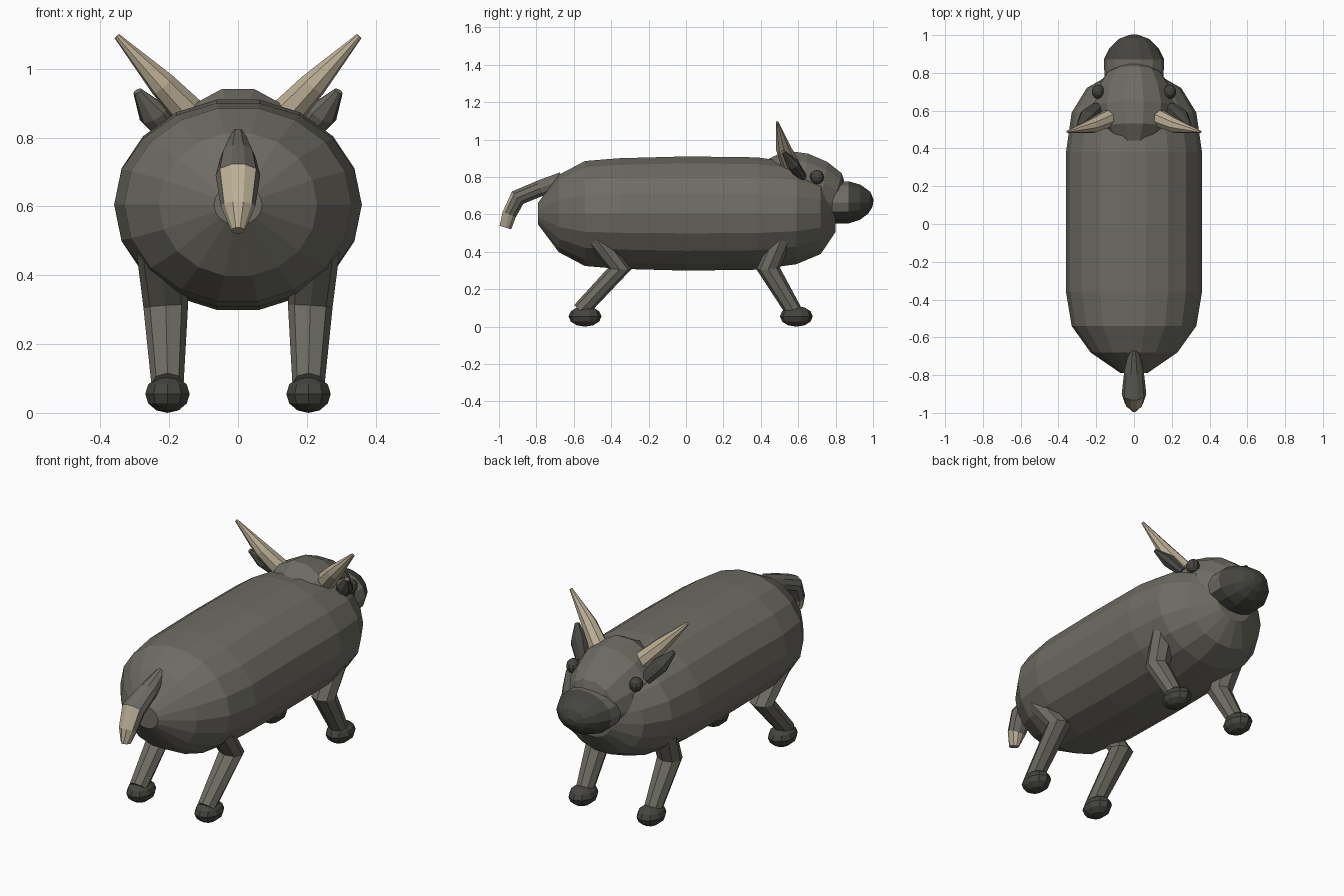
import bpy
import bmesh
import math
from mathutils import Vector, Matrix

cube = bpy.data.objects.get("Cube")
if cube:
    bpy.data.objects.remove(cube, do_unlink=True)


def material(name, rgb):
    mat = bpy.data.materials.new(name)
    mat.use_nodes = True
    mat.diffuse_color = (*rgb, 1)
    node = mat.node_tree.nodes["Principled BSDF"]
    node.inputs["Base Color"].default_value = (*rgb, 1)
    node.inputs["Roughness"].default_value = 0.9
    return mat


HIDE = material("grey_hide", (0.155, 0.15, 0.125))
DARK = material("dark_hide", (0.06, 0.059, 0.051))
HORN = material("tan_horn", (0.5, 0.43, 0.3))


def finish(name, bm, mats, rule=None):
    """Turn a bmesh into a flat shaded object, colouring faces by a rule."""
    bmesh.ops.recalc_face_normals(bm, faces=bm.faces)
    bm.normal_update()
    if rule:
        for face in bm.faces:
            face.material_index = rule(face.calc_center_median(), face.normal)
    mesh = bpy.data.meshes.new(name)
    bm.to_mesh(mesh)
    bm.free()
    for mat in mats:
        mesh.materials.append(mat)
    obj = bpy.data.objects.new(name, mesh)
    bpy.context.collection.objects.link(obj)
    return obj


def loft(name, sections, sides, mats, rule=None, mirror=1):
    """Sweep an ellipse through sections of (x, y, z, radius across, radius deep)."""
    bm = bmesh.new()
    centres = [Vector((mirror * s[0], s[1], s[2])) for s in sections]
    rings = []
    last = len(centres) - 1
    for i, (centre, section) in enumerate(zip(centres, sections)):
        before = (centre - centres[i - 1]).normalized() if i > 0 else Vector()
        after = (centres[i + 1] - centre).normalized() if i < last else Vector()
        along = (before + after).normalized()
        across = Vector((1, 0, 0))
        across = (across - along * across.dot(along)).normalized()
        deep = along.cross(across)
        ring = []
        for k in range(sides):
            a = math.tau * k / sides
            ring.append(bm.verts.new(centre + across * math.cos(a) * section[3]
                                     + deep * math.sin(a) * section[4]))
        rings.append(ring)
    for low, high in zip(rings, rings[1:]):
        for k in range(sides):
            n = (k + 1) % sides
            bm.faces.new((low[k], low[n], high[n], high[k]))
    bm.faces.new(rings[0])
    bm.faces.new(rings[-1])
    return finish(name, bm, mats, rule)


def ball(name, centre, radii, mat, segments=10, rings=6):
    bm = bmesh.new()
    bmesh.ops.create_uvsphere(bm, u_segments=segments, v_segments=rings, radius=1,
                              matrix=Matrix.Translation(centre) @ Matrix.Diagonal((*radii, 1)))
    return finish(name, bm, [mat])


# Barrel body with rounded ends
profile = [(-0.79, 0.07, 0.06), (-0.68, 0.23, 0.21), (-0.54, 0.33, 0.285),
           (-0.36, 0.36, 0.3), (0, 0.36, 0.31), (0.38, 0.36, 0.305),
           (0.59, 0.33, 0.275), (0.72, 0.25, 0.22), (0.8, 0.11, 0.1)]
loft("body", [(0, y, 0.605, rx, rz) for y, rx, rz in profile], 18, [HIDE])

# Head sunk into the front of the body
loft("head", [(0, 0.4, 0.72, 0.12, 0.17), (0, 0.5, 0.71, 0.21, 0.24),
              (0, 0.61, 0.69, 0.23, 0.245), (0, 0.72, 0.67, 0.2, 0.22),
              (0, 0.79, 0.66, 0.15, 0.17), (0, 0.815, 0.65, 0.1, 0.11)], 14, [HIDE])

# Muzzle with a dark nose and underside
loft("muzzle", [(0, 0.76, 0.665, 0.155, 0.115), (0, 0.87, 0.665, 0.16, 0.115),
                (0, 0.93, 0.665, 0.13, 0.097), (0, 0.98, 0.663, 0.08, 0.06),
                (0, 1, 0.66, 0.025, 0.02)], 14, [HIDE, DARK],
     lambda c, n: int(c.y > 0.87 or c.z < 0.62))

# Bent tail with a tan end
loft("tail", [(0, -0.66, 0.79, 0.025, 0.04), (0, -0.78, 0.74, 0.052, 0.045),
              (0, -0.9, 0.69, 0.065, 0.047), (0, -0.945, 0.6, 0.05, 0.04),
              (0, -0.965, 0.53, 0.02, 0.034)], 10, [HIDE, HORN],
     lambda c, n: int(c.z < 0.6 or (c.z < 0.7 and n.y < -0.45)))

for side, label in ((1, "left"), (-1, "right")):
    # Horns, ears and eyes
    loft(label + "_horn", [(0.12, 0.565, 0.85, 0.052, 0.05), (0.22, 0.52, 0.955, 0.04, 0.04),
                           (0.352, 0.488, 1.095, 0.009, 0.006)], 8, [HORN], None, side)
    loft(label + "_ear", [(0.19, 0.62, 0.8, 0.035, 0.025), (0.245, 0.57, 0.87, 0.047, 0.035),
                          (0.292, 0.52, 0.935, 0.014, 0.01)], 8, [HIDE, DARK],
         lambda c, n: int(n.y > -0.3), side)
    ball(label + "_eye", (side * 0.19, 0.7, 0.8), (0.034, 0.038, 0.038), DARK)

    # Bent legs ending in flattened hooves
    for end, hip, knee, ankle, hoof in (("front", 0.51, 0.44, 0.575, 0.59),
                                        ("back", -0.48, -0.355, -0.565, -0.54)):
        loft(label + "_" + end + "_leg",
             [(0.225, hip, 0.47, 0.07, 0.055), (0.21, knee, 0.31, 0.065, 0.063),
              (0.205, ankle, 0.085, 0.047, 0.045)], 8, [HIDE], None, side)
        ball(label + "_" + end + "_hoof", (side * 0.205, hoof, 0.055),
             (0.068, 0.088, 0.055), DARK)
